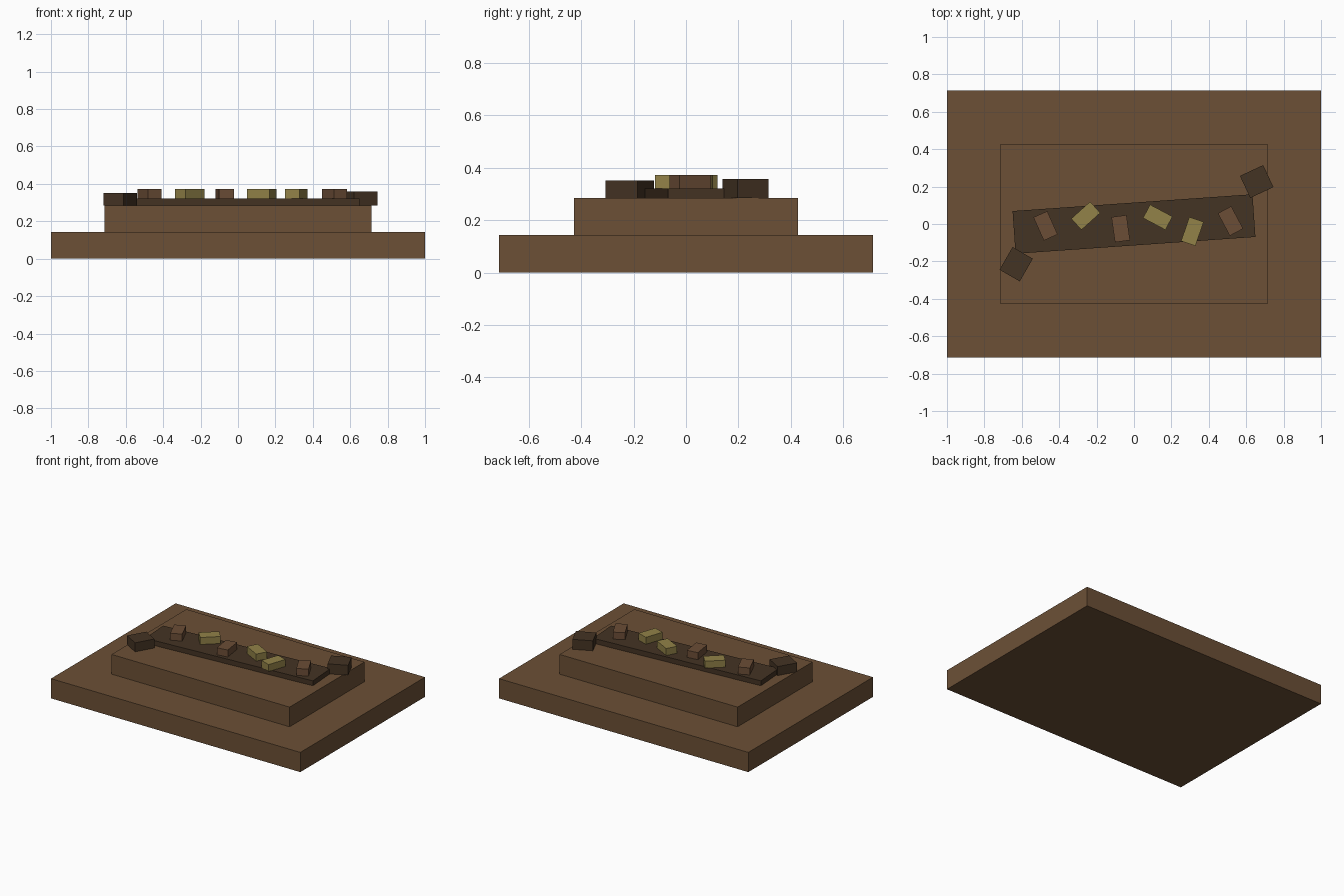
import bpy
from math import radians

cube = bpy.data.objects.get("Cube")
if cube:
    bpy.data.objects.remove(cube, do_unlink=True)


def linear(c):
    c /= 255
    return c / 12.92 if c <= 0.04045 else ((c + 0.055) / 1.055) ** 2.4


def material(name, *rgb):
    mat = bpy.data.materials.new(name)
    mat.use_nodes = True
    colour = (*[linear(c) for c in rgb], 1)
    mat.diffuse_color = colour
    mat.node_tree.nodes["Principled BSDF"].inputs["Base Color"].default_value = colour
    return mat


earth = material("earth brown", 108, 80, 54)
dark_wood = material("dark wood", 68, 51, 35)
clay = material("reddish brown", 107, 77, 54)
straw = material("straw yellow", 146, 130, 72)


def box(name, mat, centre, size, bottom, top, angle=0):
    """Box between two heights, turned about z by angle degrees."""
    bpy.ops.mesh.primitive_cube_add(
        size=1, location=(*centre, (bottom + top) / 2), rotation=(0, 0, radians(angle)))
    obj = bpy.context.object
    obj.name = name
    obj.scale = (*size, top - bottom)
    bpy.ops.object.transform_apply(location=False, rotation=False, scale=True)
    obj.data.materials.append(mat)
    return obj


UNIT = 1 / 7
STEP = 2 * UNIT          # top of the upper tier
PLANK = STEP + UNIT / 4  # top of the plank

# Two stacked tiers
box("lower_tier", earth, (0, 0), (2, 10 * UNIT), 0, UNIT)
box("upper_tier", earth, (0, 0), (10 * UNIT, 6 * UNIT), UNIT, STEP)

# Long plank, slightly turned, with a block at each end
box("plank", dark_wood, (0, 0), (9 * UNIT, 1.6 * UNIT), STEP, PLANK, 4)
box("right_end_block", dark_wood, (-0.63, -0.215), (0.125, 0.14), STEP, 0.351, -30)
box("left_end_block", dark_wood, (0.656, 0.227), (0.137, 0.13), STEP, 0.358, 25)

# Small bricks scattered along the plank
bricks = [
    (clay, -0.473, -0.01, 114),
    (straw, -0.258, 0.044, 42),
    (clay, -0.071, -0.025, 98),
    (straw, 0.127, 0.036, -28),
    (straw, 0.312, -0.04, 71),
    (clay, 0.516, 0.016, 118),
]
for i, (mat, x, y, angle) in enumerate(bricks, 1):
    box(f"brick_{i}", mat, (x, y), (0.136, 0.081), PLANK, 0.372, angle)
